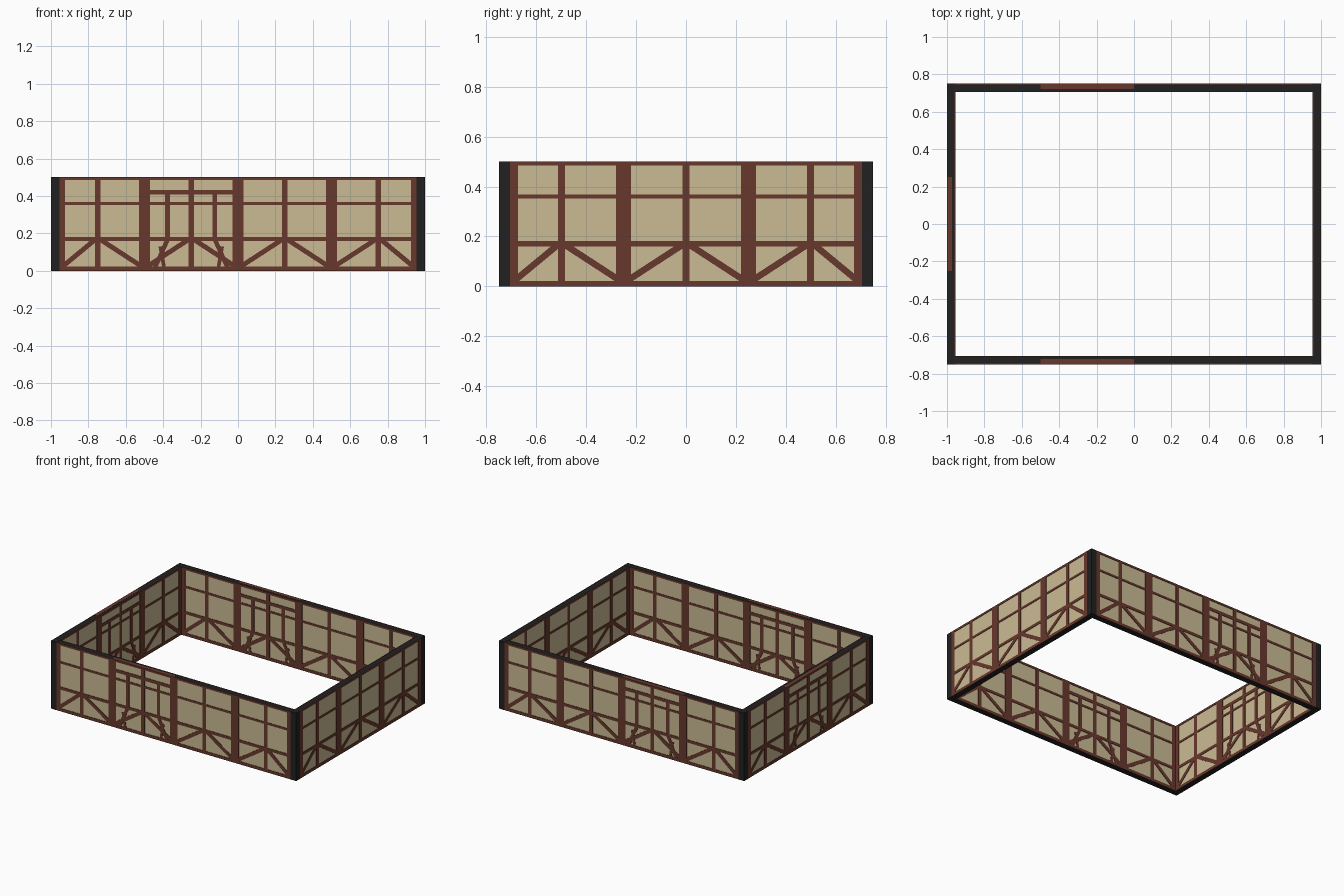
import bpy, bmesh
from mathutils import Vector

if "Cube" in bpy.data.objects:
    bpy.data.objects.remove(bpy.data.objects["Cube"])


def material(name, rgb):
    m = bpy.data.materials.new(name)
    m.diffuse_color = (*rgb, 1)
    m.use_nodes = True
    m.node_tree.nodes["Principled BSDF"].inputs["Base Color"].default_value = m.diffuse_color
    return m


PLASTER = material("tan plaster", (0.60, 0.50, 0.30))
WOOD = material("brown timber", (0.135, 0.040, 0.025))
DARK = material("dark edge", (0.015, 0.015, 0.015))

H, T, D = 0.5, 0.045, 0.003      # wall height, wall thickness, timber relief


def finish(bm, name, mats):
    bmesh.ops.recalc_face_normals(bm, faces=bm.faces)
    me = bpy.data.meshes.new(name)
    bm.to_mesh(me)
    bm.free()
    for m in mats:
        me.materials.append(m)
    ob = bpy.data.objects.new(name, me)
    bpy.context.collection.objects.link(ob)
    return ob


def prism(bm, pts, w0, w1, put):
    """Extrude a (u, z) outline between depths w0 and w1."""
    a = [bm.verts.new(put(u, w0, z)) for u, z in pts]
    b = [bm.verts.new(put(u, w1, z)) for u, z in pts]
    n = len(pts)
    faces = [bm.faces.new(a), bm.faces.new(b[::-1])]
    for i in range(n):
        j = (i + 1) % n
        faces.append(bm.faces.new((a[i], a[j], b[j], b[i])))
    return faces


def rect(u0, u1, z0, z1):
    return [(u0, z0), (u1, z0), (u1, z1), (u0, z1)]


def brace(p, q, half):
    p, q = Vector(p), Vector(q)
    d = (q - p).normalized()
    n = Vector((-d.y, d.x)) * half
    return [tuple(v) for v in (p - n, q - n, q + n, p + n)]


def timber_outlines(L, bays, door):
    """All bars of one wall face, as (u, z) outlines."""
    out = [rect(-L, L, 0, 0.022), rect(-L, L, 0.485, H),
           rect(-L, L, 0.352, 0.368), rect(-L, L, 0.160, 0.181),
           rect(-L, -L + 0.031, 0, H), rect(L - 0.031, L, 0, H)]
    for c in bays:
        out.append(rect(c - 0.014, c + 0.014, 0, H))          # middle stud
        for s in (-1, 1):
            e = c + s * 0.25
            if abs(e) < L - 0.04:                             # main post
                out.append(rect(e - 0.03, e + 0.03, 0, H))
            foot = max(-L + 0.02, min(L - 0.02, c + s * 0.232))
            out.append(brace((foot, 0.025), (c + s * 0.012, 0.168), 0.013))
    if door is not None:                                      # framed bay
        out.append(rect(door - 0.25, door + 0.25, 0.408, 0.432))
        for s in (-1, 1):
            e = door + s * 0.126
            out.append(rect(e - 0.013, e + 0.013, 0.16, 0.42))
            out.append(brace((door + s * 0.195, 0.015), (door + s * 0.125, 0.17), 0.012))
            out.append(brace((door + s * 0.145, 0.015), (door + s * 0.165, 0.13), 0.010))
    return out


def wall(name, along_x, side, L, outer, bays, door):
    if along_x:
        put = lambda u, w, z: (u, side * w, z)
    else:
        put = lambda u, w, z: (side * w, u, z)
    inner = outer - T

    # plaster core with dark top and underside
    bm = bmesh.new()
    prism(bm, rect(-L, L, 0, H - 0.001), inner + D, outer - D, put)
    core = finish(bm, name + "_plaster", [PLASTER, DARK])
    for p in core.data.polygons:
        p.material_index = 1 if abs(p.normal.z) > 0.5 else 0

    # timbers on the outer and inner faces
    bm = bmesh.new()
    for o in timber_outlines(L, bays, door):
        prism(bm, o, outer - D - 0.0005, outer, put)
        prism(bm, o, inner, inner + D + 0.0005, put)
    finish(bm, name + "_timbers", [WOOD])

    # brown strip on top of the framed bay
    if door is not None:
        bm = bmesh.new()
        prism(bm, rect(door - 0.25, door + 0.25, H - 0.0015, H),
              inner + 0.018, outer - D, put)
        finish(bm, name + "_top_strip", [WOOD])


LONG, SHORT = [-0.75, -0.25, 0.25, 0.75], [-0.5, 0, 0.5]
wall("front_wall", True, -1, 1 - T, 0.75, LONG, -0.25)
wall("back_wall", True, 1, 1 - T, 0.75, LONG, -0.25)
wall("left_wall", False, -1, 0.75 - T, 1.0, SHORT, 0.0)
wall("right_wall", False, 1, 0.75 - T, 1.0, SHORT, None)

# dark corner posts
for sx, nx in ((-1, "left"), (1, "right")):
    for sy, ny in ((-1, "front"), (1, "back")):
        bm = bmesh.new()
        prism(bm, rect(1 - T, 1, 0, H), 0.75 - T, 0.75,
              lambda u, w, z: (sx * u, sy * w, z))
        finish(bm, f"{ny}_{nx}_corner_post", [DARK])
